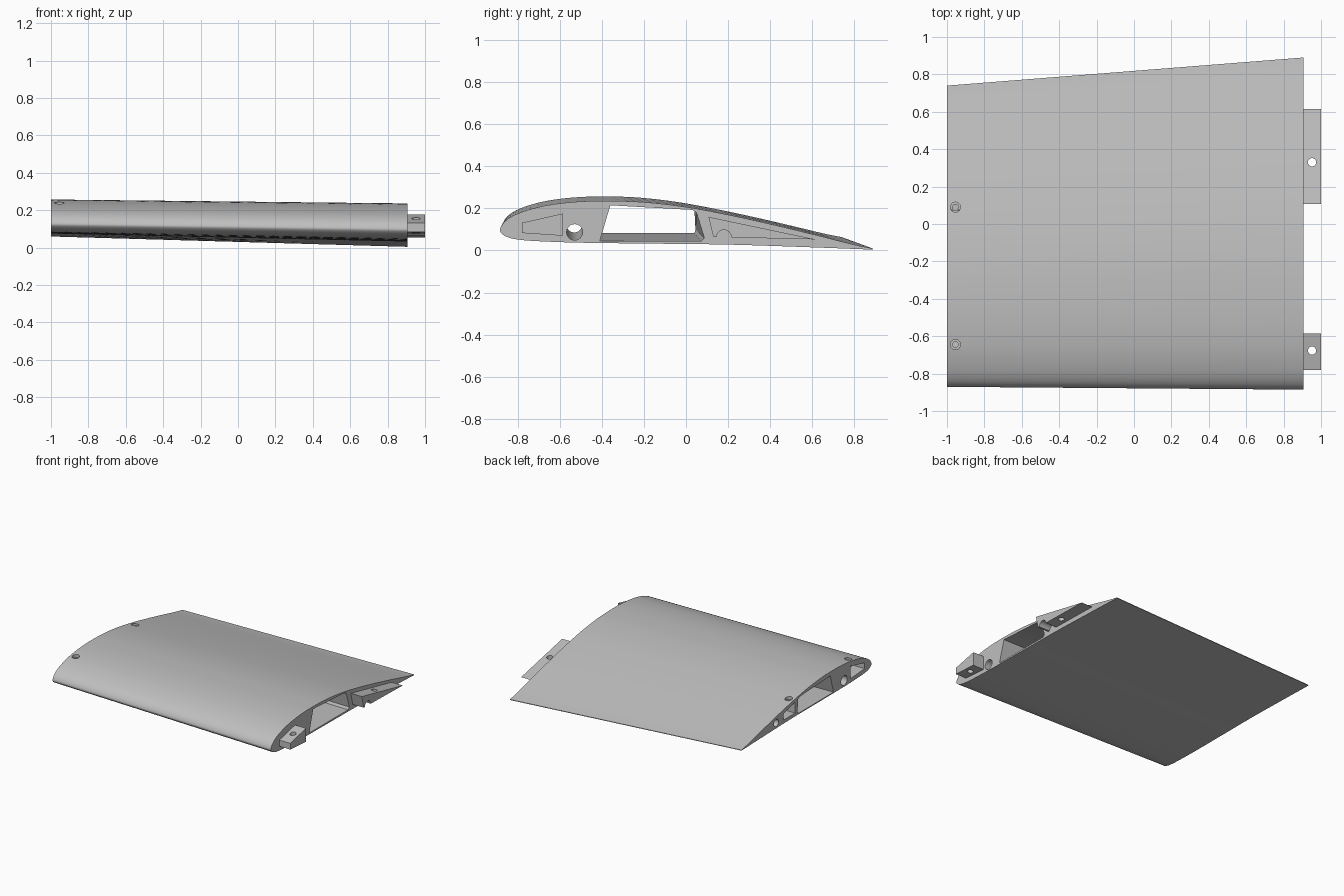
import bpy, bmesh, math
from mathutils import Vector

if "Cube" in bpy.data.objects:
    bpy.data.objects.remove(bpy.data.objects["Cube"], do_unlink=True)

grey = bpy.data.materials.new("light grey")
grey.use_nodes = True
colour = (0.52, 0.52, 0.52, 1)
grey.diffuse_color = colour
grey.node_tree.nodes["Principled BSDF"].inputs["Base Color"].default_value = colour

ROOT, TIP = 0.905, -1.0


def loft(name, rings):
    """Solid skinned through rings of 3D points, capped at both ends."""
    bm = bmesh.new()
    loops = [[bm.verts.new(p) for p in ring] for ring in rings]
    for a, b in zip(loops, loops[1:]):
        for i in range(len(a)):
            j = (i + 1) % len(a)
            bm.faces.new((a[i], a[j], b[j], b[i]))
    bm.faces.new(loops[0])
    bm.faces.new(loops[-1])
    bmesh.ops.recalc_face_normals(bm, faces=bm.faces)
    mesh = bpy.data.meshes.new(name)
    bm.to_mesh(mesh)
    bm.free()
    obj = bpy.data.objects.new(name, mesh)
    bpy.context.collection.objects.link(obj)
    mesh.materials.append(grey)
    return obj


def prism(name, xa, prof_a, xb, prof_b=None):
    return loft(name, [[(x, y, z) for y, z in p]
                       for x, p in ((xa, prof_a), (xb, prof_b or prof_a))])


def circle(u, v, r, n=32):
    return [(u + r * math.cos(2 * math.pi * i / n), v + r * math.sin(2 * math.pi * i / n))
            for i in range(n)]


def bore(name, x, y, steps):
    """Upright turned cutter; steps are (height, radius)."""
    return loft(name, [[(px, py, z) for px, py in circle(x, y, r)] for z, r in steps])


def cut(obj, cutters):
    bpy.context.view_layer.objects.active = obj
    for c in cutters:
        c.hide_render = True
        mod = obj.modifiers.new("cut", "BOOLEAN")
        mod.operation, mod.solver, mod.object = "DIFFERENCE", "EXACT", c
        bpy.ops.object.modifier_apply(modifier=mod.name)
        bpy.data.objects.remove(c, do_unlink=True)


def smooth(obj, angle=30):
    bpy.ops.object.select_all(action="DESELECT")
    obj.select_set(True)
    bpy.context.view_layer.objects.active = obj
    bpy.ops.object.shade_smooth_by_angle(angle=math.radians(angle))


def spline(pts, n=5):
    """Smooth curve through the profile points."""
    p = [Vector(q) for q in pts]
    p = [2 * p[0] - p[1]] + p + [2 * p[-1] - p[-2]]
    out = []
    for a, b, c, d in zip(p, p[1:], p[2:], p[3:]):
        for i in range(n):
            t = i / n
            out.append(0.5 * (2 * b + (c - a) * t + (2 * a - 5 * b + 4 * c - d) * t ** 2
                              + (3 * b - a - 3 * c + d) * t ** 3))
    return out + [p[-2]]


# Wing panel: root section, shrunk and twisted to make the tip section
section = spline([(.89, .009), (.8, .028), (.6, .078), (.4, .126), (.2, .17), (0, .207),
                  (-.2, .23), (-.38, .236), (-.5, .233), (-.6, .224), (-.7, .207),
                  (-.8, .176), (-.86, .14), (-.885, .102), (-.876, .08), (-.85, .064),
                  (-.8, .052), (-.7, .044), (-.5, .037), (-.2, .033), (.2, .028),
                  (.6, .015), (.89, .004)])
tip_section = [(-.87 + .907 * (y + .885), .907 * z + .038 + .0099 * (y + .885))
               for y, z in section]
wing = prism("wing_panel", ROOT, section, TIP, tip_section)

# Lightening bay and spar tube run the whole span
bay_root = [(-.41, .046), (-.36, .215), (.03, .193), (.05, .18), (.087, .06), (.072, .044)]
bay_tip = [(-.40, .083), (-.36, .226), (.02, .207), (.04, .195), (.045, .1), (.04, .083)]
cutters = [prism("bay_cutter", ROOT + .01, bay_root, TIP - .01, bay_tip),
           prism("tube_cutter", ROOT + .01, circle(-.53, .087, .038),
                 TIP - .01, circle(-.532, .124, .038))]

# Sockets in the tip, with countersunk screw holes from above
front_socket = [(-.785, .12), (-.785, .165), (-.61, .205), (-.61, .108)]
rear_socket = [(.075, .1), (.075, .188), (.22, .15), (.22, .1)]
cutters += [prism("front_socket_cutter", TIP - .01, front_socket, TIP + .1),
            prism("rear_socket_cutter", TIP - .01, rear_socket, TIP + .1),
            prism("pin_cutter", TIP - .01, circle(.31, .112, .028), TIP + .1)]
for y, top in ((-.645, .239), (.09, .207)):
    cutters.append(bore("screw_cutter", -.955, y, [
        (.14, .015), (top - .02, .015), (top - .02, .027), (top + .03, .027)]))
cut(wing, cutters)
smooth(wing)

# Front joining tab
front_tab = prism("front_tab", ROOT - .03, [(-.78, .083), (-.78, .132), (-.585, .176), (-.585, .07)], 1)
cut(front_tab, [bore("hole_cutter", .952, -.677, [(0, .022), (.3, .022)])])
smooth(front_tab)

# Rear joining tab with a pin notch underneath
rear_tab = prism("rear_tab", ROOT - .03, [(.107, .16), (.13, .064), (.615, .053)], 1)
cut(rear_tab, [bore("hole_cutter", .952, .33, [(0, .022), (.3, .022)]),
               prism("notch_cutter", ROOT, circle(.18, .062, .036), 1.02)])
smooth(rear_tab)
